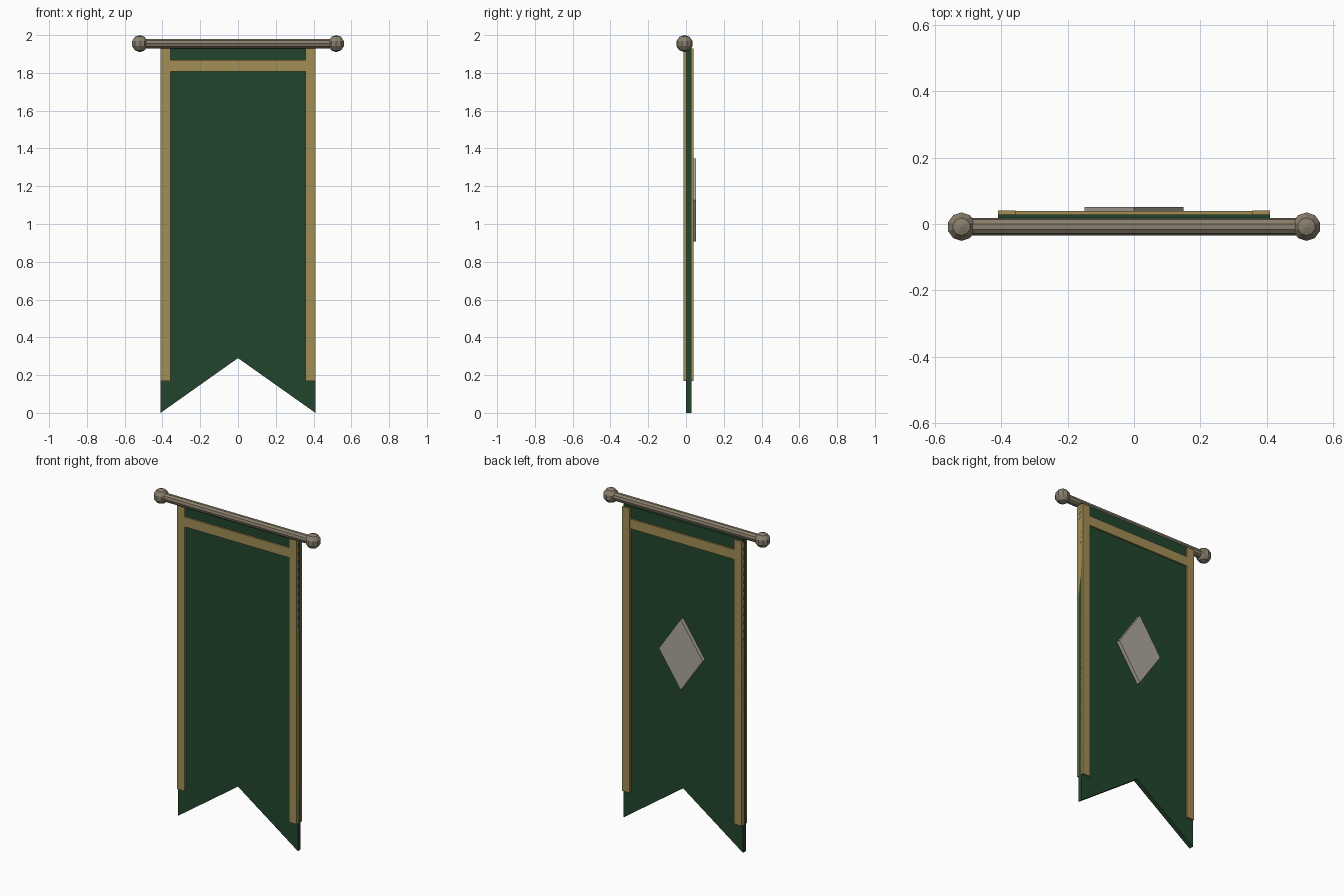
import bpy, bmesh, math

if "Cube" in bpy.data.objects:
    bpy.data.objects.remove(bpy.data.objects["Cube"])

def material(name, rgb):
    m = bpy.data.materials.new(name)
    m.diffuse_color = (*rgb, 1)
    m.use_nodes = True
    m.node_tree.nodes["Principled BSDF"].inputs["Base Color"].default_value = m.diffuse_color
    return m

GREEN = material("green_cloth", (0.016, 0.06, 0.026))
GOLD = material("gold_trim", (0.36, 0.27, 0.09))
WOOD = material("pole_brown", (0.25, 0.21, 0.15))
SILVER = material("emblem_silver", (0.42, 0.39, 0.34))

def prism(name, outline, y0, y1, mat):
    """Extrude an x-z outline from y0 to y1."""
    bm = bmesh.new()
    face = bm.faces.new([bm.verts.new((x, y0, z)) for x, z in outline])
    ext = bmesh.ops.extrude_face_region(bm, geom=[face])
    for v in ext["geom"]:
        if isinstance(v, bmesh.types.BMVert):
            v.co.y = y1
    bmesh.ops.recalc_face_normals(bm, faces=bm.faces)
    me = bpy.data.meshes.new(name)
    bm.to_mesh(me)
    bm.free()
    me.materials.append(mat)
    ob = bpy.data.objects.new(name, me)
    bpy.context.collection.objects.link(ob)
    return ob

def rect(x0, x1, z0, z1):
    return [(x0, z0), (x1, z0), (x1, z1), (x0, z1)]

# Swallow-tailed cloth
prism("cloth", [(-0.41, 0), (0, 0.29), (0.41, 0), (0.41, 1.94), (-0.41, 1.94)],
      0.0, 0.028, GREEN)

# Trim wraps both faces of the cloth
for side, s in (("left", -1), ("right", 1)):
    x0, x1 = sorted((s * 0.358, s * 0.41))
    prism(f"{side}_trim", rect(x0, x1, 0.17, 1.93), -0.012, 0.04, GOLD)
prism("top_trim", rect(-0.36, 0.36, 1.808, 1.868), -0.011, 0.039, GOLD)

# Diamond emblem on the back
prism("emblem", [(0, 0.908), (0.15, 1.127), (0, 1.346), (-0.15, 1.127)],
      0.028, 0.052, SILVER)

# Pole
POLE_Y, POLE_Z = -0.008, 1.955
bpy.ops.mesh.primitive_cylinder_add(vertices=10, radius=0.026, depth=1.04,
                                    location=(0, POLE_Y, POLE_Z),
                                    rotation=(0, math.pi / 2, 0))
pole = bpy.context.object
pole.name = "pole"
pole.data.materials.append(WOOD)

# Faceted finials
for side, s in (("left", -1), ("right", 1)):
    bpy.ops.mesh.primitive_uv_sphere_add(segments=10, ring_count=5, radius=0.045,
                                         location=(s * 0.52, POLE_Y, POLE_Z))
    finial = bpy.context.object
    finial.name = f"{side}_finial"
    finial.data.materials.append(WOOD)
